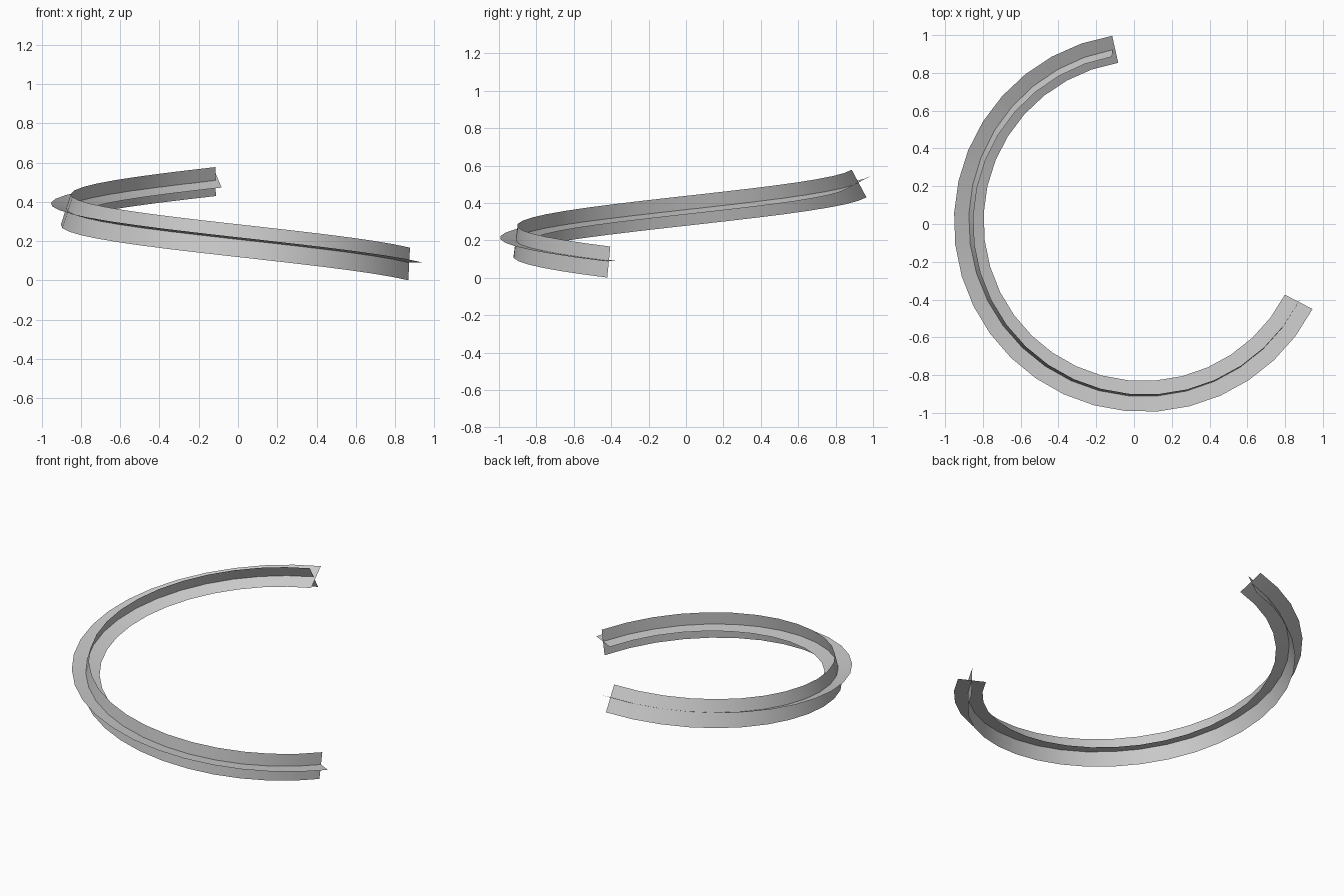
import bpy, bmesh, math
from mathutils import Vector

if "Cube" in bpy.data.objects:
    bpy.data.objects.remove(bpy.data.objects["Cube"])

CENTRE = Vector((0.05, 0.012, 0))
R = 0.925
A0, A1 = math.radians(-27.3), math.radians(99.3 - 360)
Z0, Z1 = 0.0905, 0.511
TWIST = math.radians(27.5)
SEGS = 24


def frame(t):
    """Centre point, across and up directions of the banked spiral path."""
    a = A0 + (A1 - A0) * t
    radial = Vector((math.cos(a), math.sin(a), 0))
    point = CENTRE + radial * R + Vector((0, 0, Z0 + (Z1 - Z0) * t))
    run = R * abs(A1 - A0)
    tangent = Vector((math.sin(a) * run, -math.cos(a) * run, Z1 - Z0)).normalized()
    up = tangent.cross(radial)
    if up.z < 0:
        up = -up
    k = TWIST * t
    across = radial * math.cos(k) + up * math.sin(k)
    upward = up * math.cos(k) - radial * math.sin(k)
    return point, across, upward


def ribbon(name, profile, t_end=1.0):
    """Sweep a thin strip, given as (across, up) points, along the path."""
    bm = bmesh.new()
    rows = []
    for i in range(SEGS + 1):
        p, u, v = frame(t_end * i / SEGS)
        rows.append([bm.verts.new(p + u * x + v * y) for x, y in profile])
    for r0, r1 in zip(rows, rows[1:]):
        for j in range(len(profile) - 1):
            bm.faces.new((r0[j], r0[j + 1], r1[j + 1], r1[j]))
    mesh = bpy.data.meshes.new(name)
    bm.to_mesh(mesh)
    bm.free()
    for f in mesh.polygons:
        f.use_smooth = True
    ob = bpy.data.objects.new(name, mesh)
    bpy.context.collection.objects.link(ob)
    return ob


# flat band lying across the path
ribbon("flat_band", [(-0.0825, 0), (0.0825, 0)])
# upright band crossing it at right angles
ribbon("upright_band", [(0, -0.09), (0, 0.077)], 0.996)
